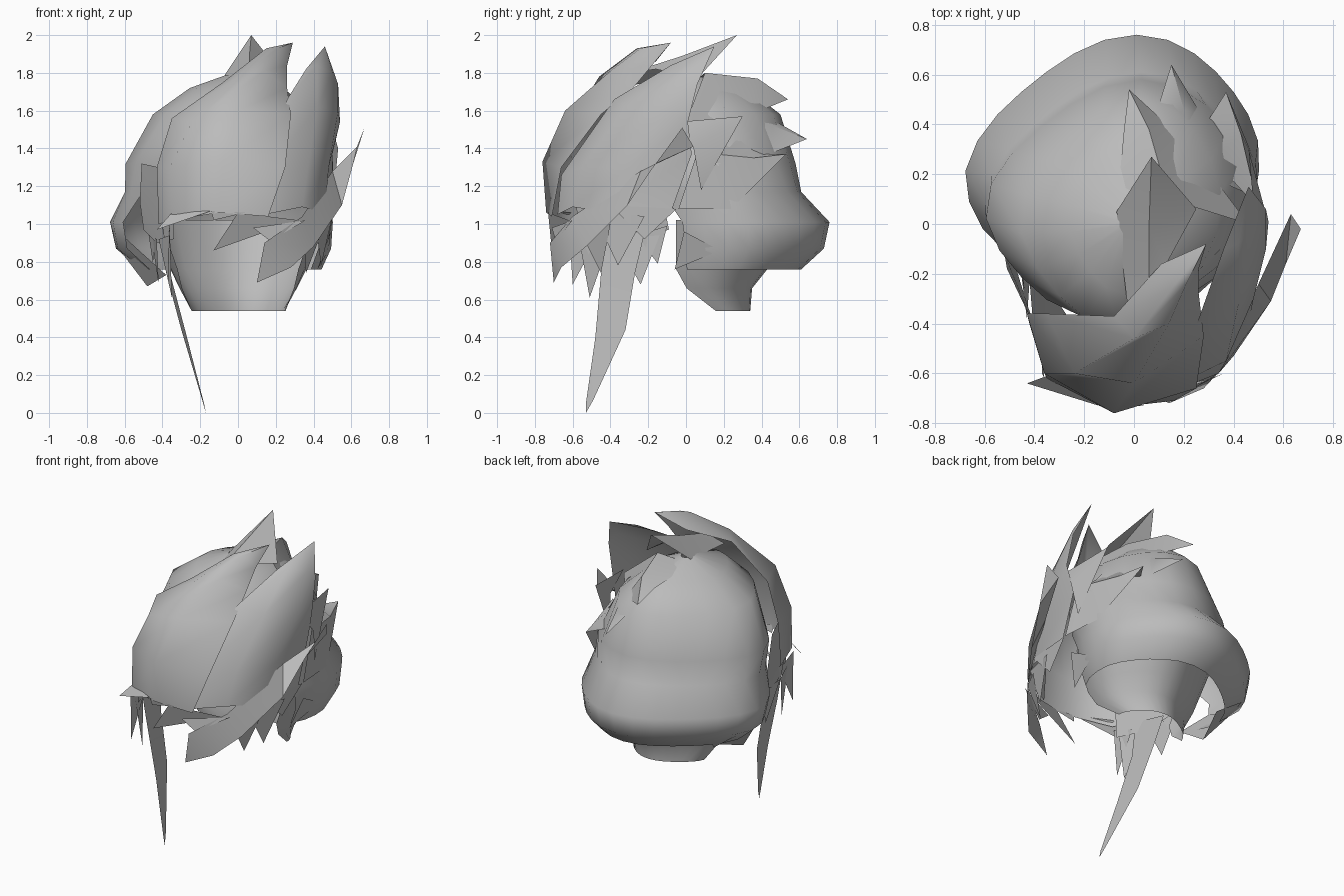
import bpy, bmesh, math
from mathutils import Vector

default_cube = bpy.data.objects.get("Cube")
if default_cube:
    bpy.data.objects.remove(default_cube, do_unlink=True)

# One plain hair colour
hair_grey = bpy.data.materials.new("hair_grey")
hair_grey.use_nodes = True
colour = (0.5, 0.5, 0.5, 1)
hair_grey.diffuse_color = colour
hair_grey.node_tree.nodes["Principled BSDF"].inputs["Base Color"].default_value = colour

HEAD_CENTRE = Vector((0, 0, 1.1))


def sheet(name, rows, sharp=40):
    """Loft a surface through rows of points given in hundredths of a unit.
    A short row is padded with its last point, so a single point makes a tip."""
    width = max(len(row) for row in rows)
    bm = bmesh.new()
    grid = []
    for row in rows:
        padded = list(row) + [row[-1]] * (width - len(row))
        grid.append([bm.verts.new(Vector(point) / 100) for point in padded])
    for lower, upper in zip(grid, grid[1:]):
        for i in range(width - 1):
            bm.faces.new((lower[i], lower[i + 1], upper[i + 1], upper[i]))
    bmesh.ops.remove_doubles(bm, verts=bm.verts, dist=0.001)
    bm.normal_update()
    # Turn the surface so that it faces away from the head
    facing = sum(f.normal.dot(f.calc_center_median() - HEAD_CENTRE) * f.calc_area() for f in bm.faces)
    if facing < 0:
        bmesh.ops.reverse_faces(bm, faces=bm.faces)
    mesh = bpy.data.meshes.new(name)
    bm.to_mesh(mesh)
    bm.free()
    mesh.materials.append(hair_grey)
    obj = bpy.data.objects.new(name, mesh)
    bpy.context.collection.objects.link(obj)
    bpy.ops.object.select_all(action="DESELECT")
    obj.select_set(True)
    bpy.context.view_layer.objects.active = obj
    bpy.ops.object.shade_smooth_by_angle(angle=math.radians(sharp))


def ring(z, cx, cy, rx, ry, gap, count=18):
    """Slightly pointed arc around the head, open at the front by a gap angle,
    with its back leaning to the left."""
    start = math.radians(gap)
    step = (math.tau - 2 * start) / count
    points = []
    for i in range(count + 1):
        a = start + step * i
        pinch = 1 - 0.07 * math.sin(2 * a) ** 2
        lean = 0.18 * ry * max(0, -math.cos(a))
        points.append((cx + lean + rx * pinch * math.sin(a), cy - ry * pinch * math.cos(a), z))
    return points


# Smooth crown and back of the hair, flaring out to a rim
sheet("back_hair", [
    ring(179, -2, 0, 4, 5, 0),
    ring(172, -4, 2, 22, 30, 0),
    ring(158, -6, 4, 40, 46, 0),
    ring(132, -6, 8, 54, 50, 35),
    ring(117, -6, 11, 54, 50, 60),
    ring(101, -9, 20, 59, 56, 66),
    ring(87, -8, 20, 57, 53, 67),
    ring(76, -4, 17, 48, 44, 67),
], sharp=70)

# Hair at the nape, rising inside the rim
sheet("nape_hair", [
    ring(102, 0, 10, 45, 46, 70),
    ring(76, 0, 8, 36, 35, 67),
    ring(66, 0, 7, 31, 28, 76),
    ring(54, 0, 14, 25, 20, 95),
], sharp=60)

# Lobe of hair hanging below the right ear
sheet("right_lobe", [
    [(-59, 0, 92), (-64, 18, 88), (-50, 42, 79)],
    [(-38, -2, 73), (-48, 8, 67), (-40, 30, 74)],
])

# Forehead hair swept up to the first tall point
sheet("forehead_sweep", [
    [(-42, -40, 100), (-35, -62, 102), (-10, -74, 106), (16, -71, 104)],
    [(-43, -36, 130), (-36, -60, 130), (-8, -76, 133), (25, -66, 130)],
    [(-35, -36, 156), (-24, -60, 155), (0, -64, 160), (28, -45, 158)],
    [(-8, -37, 175), (0, -46, 178), (14, -40, 181), (26, -28, 172)],
    [(11, -16, 186), (15, -26, 193), (21, -24, 193), (26, -18, 184)],
    [(29, -8, 196)],
], sharp=60)

# Hair swept along the left temple to the second tall point
sheet("temple_sweep", [
    [(14, -68, 105), (34, -60, 109), (46, -40, 106), (50, -8, 106)],
    [(14, -66, 126), (37, -55, 130), (48, -30, 130), (50, 3, 137)],
    [(26, -38, 166), (42, -32, 162), (53, -10, 160), (54, 1, 154)],
    [(36, -10, 182), (42, -8, 184), (50, 2, 180), (53, 6, 174)],
    [(46, 15, 194)],
], sharp=60)

# Flick running from the cheek up and out to the left
sheet("side_flick", [
    [(10, -70, 69)],
    [(14, -72, 90), (28, -66, 77)],
    [(34, -60, 104), (40, -53, 88)],
    [(50, -24, 128), (55, -31, 110)],
    [(63, 4, 141), (61, -16, 132)],
    [(67, -2, 151)],
])

# Right side panel joining the forehead hair to the back
sheet("side_panel", [
    [(-51, -18, 132), (-42, -37, 130), (-34, -58, 130)],
    [(-52, -12, 112), (-43, -34, 110), (-34, -58, 110)],
    [(-50, -9, 97), (-43, -32, 90), (-34, -57, 92)],
], sharp=60)

# Long thin strand hanging in front of the ear
sheet("long_strand", [
    [(-40, -46, 100), (-42, -22, 95)],
    [(-36, -45, 74), (-38, -27, 74)],
    [(-27, -48, 40), (-30, -32, 44)],
    [(-18, -53, 5), (-19, -49, 7)],
    [(-17, -53, 0)],
])

# Short pointed ends below the fringe: two root points and a tip
FRINGE = {
    "outer_fringe_point": ((-35, -61, 106), (-14, -73, 107), (-43, -64, 97)),
    "middle_fringe_point": ((-14, -73, 107), (4, -73, 106), (-13, -72, 102)),
    "wide_fringe_point": ((0, -73, 106), (32, -62, 102), (-13, -71, 86)),
    "low_fringe_point": ((8, -71, 98), (36, -60, 102), (17, -69, 91)),
    "front_sideburn": ((-36, -62, 100), (-37, -46, 94), (-37, -60, 68)),
    "middle_sideburn": ((-36, -57, 94), (-42, -40, 92), (-35, -51, 61)),
    "back_sideburn": ((-43, -38, 92), (-46, -14, 94), (-42, -24, 68)),
    "rear_sideburn": ((-44, -26, 94), (-48, -10, 99), (-45, -15, 79)),
    "front_cheek_point": ((34, -60, 104), (46, -40, 100), (36, -45, 74)),
    "middle_cheek_point": ((40, -50, 108), (50, -22, 104), (44, -36, 78)),
    "back_cheek_point": ((46, -40, 110), (51, -5, 108), (48, -22, 92)),
    "ear_point": ((49, -1, 96), (48, 18, 86), (42, -6, 76)),
}
for name, (first, second, tip) in FRINGE.items():
    sheet(name, [[first, second], [tip]])

# Folded spikes at the crown and behind the ear: edge, ridge, edge, then the tip
sheet("crown_spike", [
    [(-2, -38, 172), (6, -30, 180), (13, -16, 182)],
    [(-7, 5, 179), (6, -2, 189), (25, 6, 177)],
    [(7, 27, 200)],
])
sheet("upper_back_spike", [
    [(-7, 5, 176), (14, 10, 180), (46, 0, 154)],
    [(-4, 38, 172), (6, 38, 177), (22, 32, 157)],
    [(-2, 54, 166)],
])
sheet("middle_back_spike", [
    [(4, 34, 164), (28, 20, 162), (46, 12, 137)],
    [(10, 48, 154), (20, 46, 152), (27, 44, 137)],
    [(15, 64, 145)],
])
sheet("lower_back_spike", [
    [(32, 26, 148), (50, 6, 138), (51, -4, 108)],
    [(30, 42, 137), (43, 36, 135), (49, 24, 108)],
    [(37, 53, 137)],
])
sheet("ear_spike", [
    [(49, -4, 154), (53, 4, 140), (51, 8, 118)],
    [(46, 30, 157)],
])
